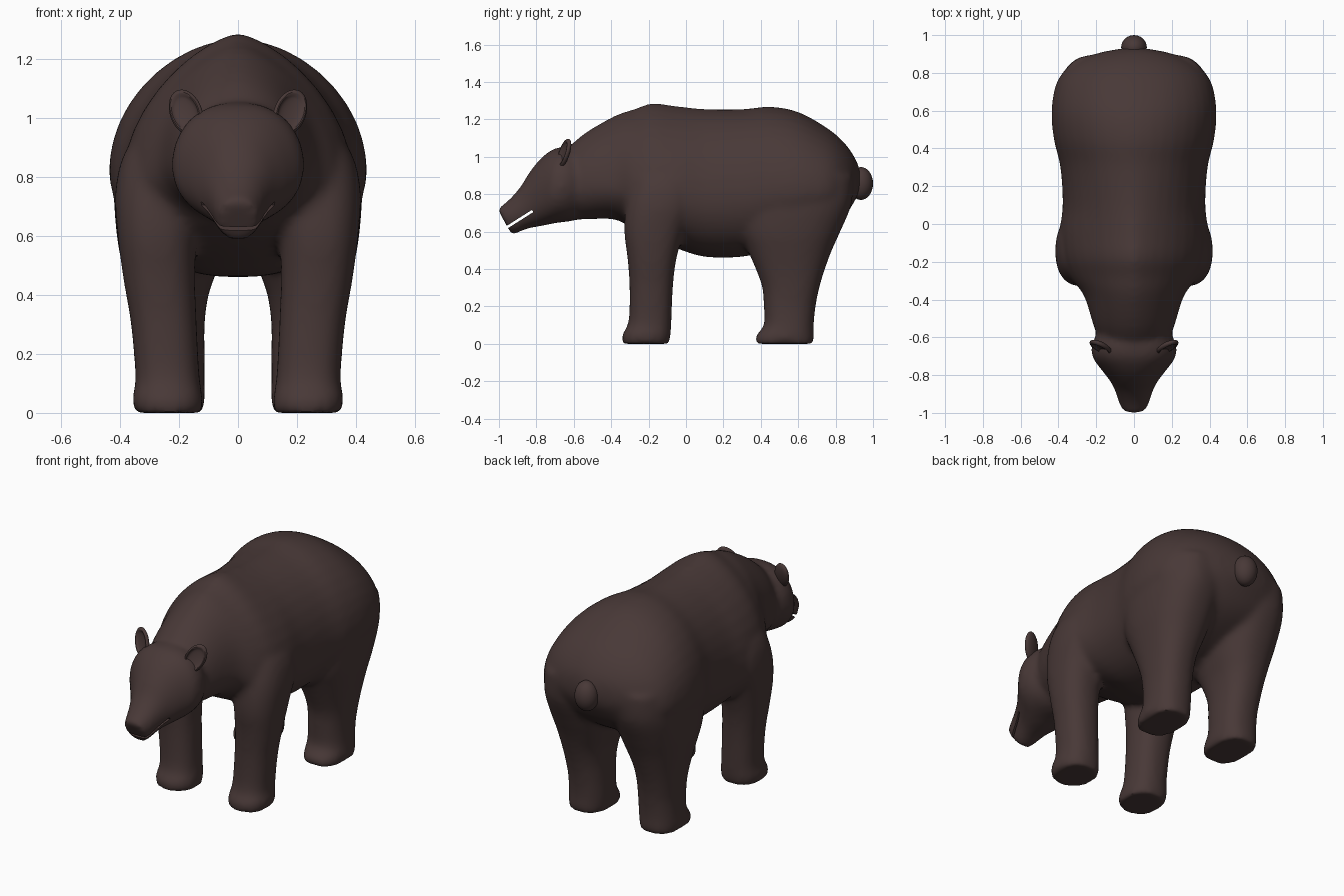
import bpy, bmesh, math
from mathutils import Matrix, Vector, Euler

if "Cube" in bpy.data.objects:
    bpy.data.objects.remove(bpy.data.objects["Cube"])

fur = bpy.data.materials.new("dark brown fur")
fur.diffuse_color = (0.065, 0.040, 0.038, 1)
fur.use_nodes = True
fur.node_tree.nodes["Principled BSDF"].inputs["Base Color"].default_value = fur.diffuse_color


def make_object(name, bm):
    bmesh.ops.recalc_face_normals(bm, faces=bm.faces)
    mesh = bpy.data.meshes.new(name)
    bm.to_mesh(mesh)
    bm.free()
    mesh.materials.append(fur)
    obj = bpy.data.objects.new(name, mesh)
    bpy.context.collection.objects.link(obj)
    return obj


def smooth_rows(rows, steps=4):
    """Catmull-Rom interpolation between cross-section rows."""
    out = []
    for i in range(len(rows) - 1):
        quad = [rows[max(i - 1, 0)], rows[i], rows[i + 1], rows[min(i + 2, len(rows) - 1)]]
        for s in range(steps):
            t = s / steps
            out.append([0.5 * (2 * b + (c - a) * t + (2 * a - 5 * b + 4 * c - d) * t * t
                               + (3 * b - a - 3 * c + d) * t ** 3) for a, b, c, d in zip(*quad)])
    return out + [rows[-1]]


def loft(bm, rows, ring, sides=40):
    """Skin closed rings; ring(row, cos, sin) gives one point."""
    loops = []
    for row in smooth_rows(rows):
        angles = [2 * math.pi * (k + .5) / sides for k in range(sides)]
        loops.append([bm.verts.new(ring(row, math.cos(a), math.sin(a))) for a in angles])
    for a, b in zip(loops, loops[1:]):
        for k in range(sides):
            n = (k + 1) % sides
            bm.faces.new((a[k], a[n], b[n], b[k]))
    bm.faces.new(loops[0])
    bm.faces.new(loops[-1])


def trunk_ring(row, c, s):
    y, w, bottom, mid, top, lean, peak, keel = row
    dz = s * (top - mid if s > 0 else mid - bottom)
    power = peak if s > 0 else keel
    return (w * math.copysign(abs(c) ** power, c), y + lean * dz, mid + dz)


def leg_ring(side):
    def ring(row, c, s):
        z, x0, x1, y0, y1 = row
        soft = lambda v: math.copysign(abs(v) ** 0.85, v)   # slightly boxy oval
        return (side * ((x0 + x1) / 2 + (x1 - x0) / 2 * soft(c)),
                (y0 + y1) / 2 + (y1 - y0) / 2 * soft(s), z)
    return ring


# cross-sections: y, half width, bottom, widest height, top, lean, ridge sharpness, belly sharpness
torso = [
    (-0.68, .15, .67, .82, 1.00, 0, 1, 1), (-0.55, .21, .665, .85, 1.12, 0, 1.1, 1),
    (-0.38, .265, .665, .84, 1.22, 0, 1.2, 1), (-0.28, .34, .61, .78, 1.255, 0, 1.35, .95),
    (-0.18, .385, .56, .76, 1.287, 0, 1.4, .9), (-0.05, .395, .51, .76, 1.272, 0, 1.35, .85),
    (0.10, .378, .465, .77, 1.256, 0, 1.2, .8), (0.30, .39, .465, .79, 1.255, 0, 1.1, .8),
    (0.45, .425, .50, .81, 1.268, 0, 1.06, .85), (0.60, .437, .53, .82, 1.24, 0, 1.03, .9),
    (0.75, .41, .60, .82, 1.157, 0, 1, 1), (0.84, .335, .67, .83, 1.082, 0, 1, 1),
    (0.90, .21, .76, .86, 1.00, 0, 1, 1), (0.93, .06, .82, .87, .93, 0, 1, 1)]
head = [
    (-0.55, .17, .67, .85, 1.00, 0, 1, 1), (-0.62, .217, .655, .85, 1.05, 0, .9, .9),
    (-0.70, .222, .645, .83, 1.045, 0, .85, .9), (-0.77, .174, .63, .80, .997, 0, .88, .9),
    (-0.83, .128, .62, .76, .927, 0, .95, .85), (-0.875, .104, .61, .72, .838, -.1, .95, .8),
    (-0.92, .088, .597, .69, .772, -.3, .9, .8), (-0.974, .069, .581, .66, .722, -.55, .9, .8)]
# cross-sections: height, inner x, outer x, front y, back y
front_leg = [
    (0, .12, .35, -.34, -.09), (.05, .12, .358, -.34, -.082),
    (.12, .13, .348, -.307, -.078), (.30, .14, .363, -.302, -.07),
    (.45, .145, .388, -.312, -.052), (.60, .14, .408, -.33, -.01),
    (.75, .12, .416, -.32, .05), (.88, .10, .385, -.29, .05), (.98, .12, .30, -.26, 0)]
hind_leg = [
    (0, .118, .348, .37, .684), (.04, .113, .353, .372, .684),
    (.10, .113, .348, .416, .683), (.20, .113, .348, .416, .693),
    (.30, .113, .358, .408, .713), (.40, .10, .373, .373, .743),
    (.50, .065, .393, .33, .78), (.60, .04, .411, .29, .825),
    (.75, .02, .42, .28, .886), (.90, .02, .40, .36, .895)]

# torso, head and legs fused into one skin
bm = bmesh.new()
loft(bm, torso, trunk_ring)
loft(bm, head, trunk_ring)
for side in (-1, 1):
    loft(bm, front_leg, leg_ring(side))
    loft(bm, hind_leg, leg_ring(side))
body = make_object("bear_body", bm)

remesh = body.modifiers.new("fuse", 'REMESH')
remesh.mode = 'VOXEL'
remesh.voxel_size = 0.016
smooth = body.modifiers.new("soften", 'SMOOTH')
smooth.factor = 0.5
smooth.iterations = 10

# mouth slot cutter, sloping up towards the cheeks
bm = bmesh.new()
start, end = Vector((0, -1.03, .577)), Vector((0, -.82, .71))
slope = math.atan2(end.z - start.z, end.y - start.y)
slot = (Matrix.Translation((start + end) / 2) @ Matrix.Rotation(slope, 4, 'X')
        @ Matrix.Diagonal((.5, (end - start).length, .014, 1)))
bmesh.ops.create_cube(bm, size=1, matrix=slot)
cutter = make_object("mouth_cutter", bm)
cutter.hide_render = True
cutter.hide_set(True)
cut = body.modifiers.new("mouth", 'BOOLEAN')
cut.operation = 'DIFFERENCE'
cut.solver = 'EXACT'
cut.object = cutter

bpy.context.view_layer.objects.active = body
body.select_set(True)
for name in ("fuse", "soften", "mouth"):
    bpy.ops.object.modifier_apply(modifier=name)
bpy.data.objects.remove(cutter)

# stubby tail
bm = bmesh.new()
bmesh.ops.create_uvsphere(bm, u_segments=24, v_segments=16, radius=1,
                          matrix=Matrix.Translation((0, .935, .857))
                          @ Matrix.Diagonal((.068, .065, .088, 1)))
parts = [body, make_object("tail", bm)]

# cupped ears
for side, name in ((-1, "left_ear"), (1, "right_ear")):
    bm = bmesh.new()
    bmesh.ops.create_uvsphere(bm, u_segments=32, v_segments=24, radius=1,
                              matrix=Matrix.Rotation(math.pi / 2, 4, 'X'))
    for v in bm.verts:
        r = math.hypot(v.co.x, v.co.z)
        if v.co.y < 0 and r < 0.8:
            v.co.y += 1.1 * (1 - (r / 0.8) ** 2) ** 0.5
    place = (Matrix.Translation((side * .176, -.652, 1.018))
             @ Euler((math.radians(-14), side * math.radians(28), side * math.radians(14))).to_matrix().to_4x4()
             @ Matrix.Diagonal((.056, .024, .086, 1)))
    bm.transform(place)
    parts.append(make_object(name, bm))

for obj in parts:
    bpy.ops.object.select_all(action='DESELECT')
    obj.select_set(True)
    bpy.context.view_layer.objects.active = obj
    bpy.ops.object.shade_smooth_by_angle(angle=math.radians(40))
